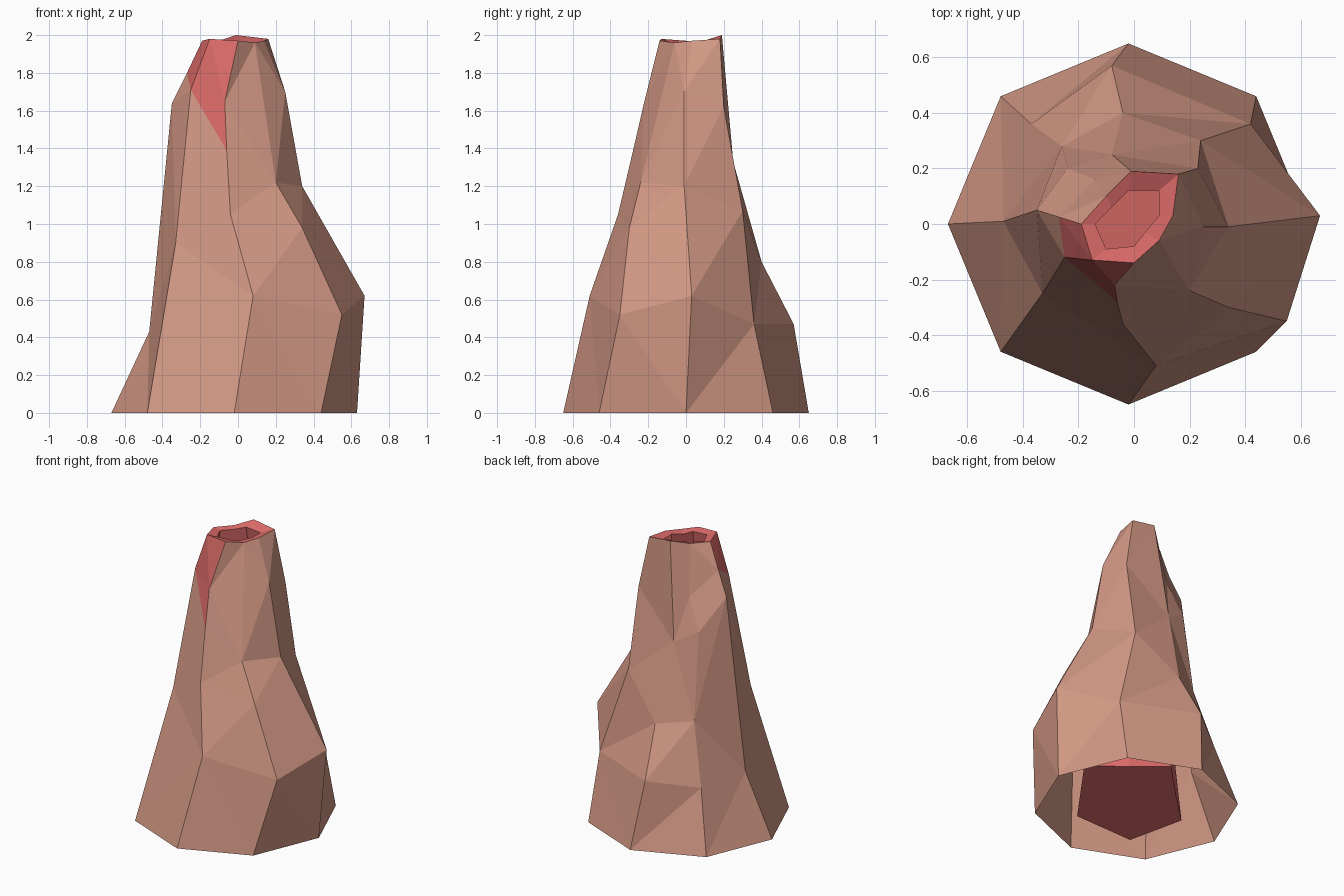
import bpy
from mathutils import Vector

if "Cube" in bpy.data.objects:
    bpy.data.objects.remove(bpy.data.objects["Cube"])


def material(name, rgb):
    m = bpy.data.materials.new(name)
    m.diffuse_color = (*rgb, 1)
    m.use_nodes = True
    m.node_tree.nodes["Principled BSDF"].inputs["Base Color"].default_value = m.diffuse_color
    return m


clay = material("clay brown", (0.64, 0.31, 0.23))
glow = material("warm red", (0.70, 0.145, 0.14))


def make(name, verts, faces, mats, indices):
    me = bpy.data.meshes.new(name)
    me.from_pydata(verts, [], faces)
    for m in mats:
        me.materials.append(m)
    for p, i in zip(me.polygons, indices):
        p.material_index = i
    ob = bpy.data.objects.new(name, me)
    bpy.context.collection.objects.link(ob)
    return ob


# Eight rough ridge profiles, base to rim, counter-clockwise from the front
S, SE, E, NE, N, NW, W, SW = range(8)
ridges = [
    [(-.02, -.65, 0), (.08, -.51, .62), (-.04, -.36, 1.05), (-.06, -.28, 1.39),
     (-.07, -.22, 1.65), (0, -.14, 1.97)],
    [(.44, -.46, 0), (.55, -.35, .52), (.34, -.30, .98), (.20, -.24, 1.22), (.09, -.06, 1.96)],
    [(.63, 0, 0), (.67, .03, .62), (.34, -.01, 1.20), (.25, -.01, 1.70), (.14, .03, 1.97)],
    [(.44, .46, 0), (.42, .36, .47), (.24, .30, 1.07), (.23, .20, 1.62), (.16, .18, 1.98)],
    [(-.02, .65, 0), (-.08, .57, .47), (-.04, .40, .80), (-.08, .25, 1.33), (-.01, .19, 2.0)],
    [(-.48, .46, 0), (-.37, .36, .42), (-.26, .28, .83), (-.24, .20, 1.42),
     (-.14, .16, 1.63), (-.10, .10, 1.97)],
    [(-.67, 0, 0), (-.47, .01, .43), (-.35, .05, 1.64), (-.27, .025, 1.80), (-.19, 0, 1.97)],
    [(-.48, -.46, 0), (-.33, -.25, .90), (-.25, -.12, 1.71), (-.15, -.13, 1.98)],
]

# Outer shell: stitch neighbouring ridges, always taking the shorter diagonal
verts, cols = [], []
for r in ridges:
    cols.append(list(range(len(verts), len(verts) + len(r))))
    verts += [Vector(p) for p in r]
red_above = {SW: 1.38, W: 1.70}     # panels carrying the red spill
faces, idx = [], []
for k in range(8):
    a, b = cols[k], cols[(k + 1) % 8]
    i = j = 0
    while i < len(a) - 1 or j < len(b) - 1:
        up_a = (verts[a[i + 1]] - verts[b[j]]).length if i < len(a) - 1 else 99
        up_b = (verts[b[j + 1]] - verts[a[i]]).length if j < len(b) - 1 else 99
        if up_a <= up_b:
            f = (a[i], b[j], a[i + 1])
            i += 1
        else:
            f = (a[i], b[j], b[j + 1])
            j += 1
        faces.append(f)
        idx.append(int(min(verts[v].z for v in f) > red_above.get(k, 9)))
make("chimney_shell", verts, faces, [clay, glow], idx)

# Vent: rim lip, flaring inner wall and closed floor
rim = [r[-1] for r in ridges]
lip = [(0, -.08, 1.96), (.04, -.03, 1.95), (.09, .03, 1.96), (.09, .12, 1.96),
       (-.02, .12, 1.97), (-.08, .06, 1.96), (-.14, 0, 1.96), (-.10, -.09, 1.96)]
floor = [(.175, -.356, .03), (.31, -.16, .08), (.44, .03, .13), (.22, .21, .13),
         (.01, .38, .13), (-.18, .2, .08), (-.37, .03, .03), (-.257, -.345, .01)]
verts = rim + lip + floor
faces = [(o + i, o + (i + 1) % 8, o + 8 + (i + 1) % 8, o + 8 + i)
         for o in (0, 8) for i in range(8)]
faces.append(tuple(range(16, 24)))
make("vent", verts, faces, [glow], [0] * len(faces))
